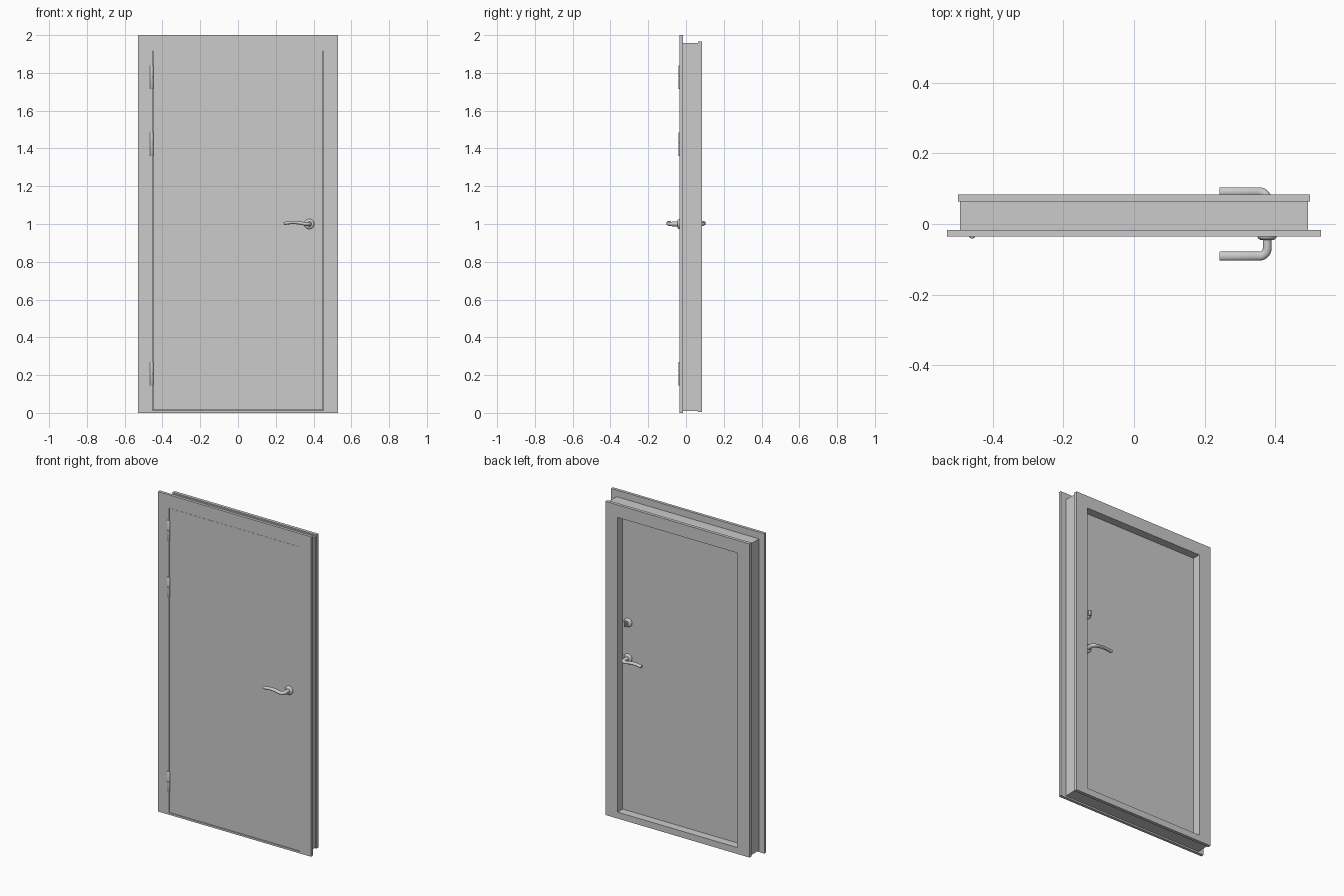
import bpy, bmesh, math
from mathutils import Vector

if "Cube" in bpy.data.objects:
    bpy.data.objects.remove(bpy.data.objects["Cube"])


def finish(name, bm, smooth=False):
    bmesh.ops.recalc_face_normals(bm, faces=bm.faces[:])
    me = bpy.data.meshes.new(name)
    bm.to_mesh(me)
    bm.free()
    ob = bpy.data.objects.new(name, me)
    bpy.context.collection.objects.link(ob)
    if smooth:
        bpy.ops.object.select_all(action='DESELECT')
        bpy.context.view_layer.objects.active = ob
        ob.select_set(True)
        bpy.ops.object.shade_smooth_by_angle(angle=math.radians(35))
    return ob


def skin(bm, loops, closed=False):
    """Join successive vertex loops; cap the ends unless closed."""
    rings = [[bm.verts.new(p) for p in loop] for loop in loops]
    n = len(rings[0])
    for i in range(len(rings) - (0 if closed else 1)):
        a, b = rings[i], rings[(i + 1) % len(rings)]
        for j in range(n):
            k = (j + 1) % n
            bm.faces.new((a[j], a[k], b[k], b[j]))
    if not closed:
        bm.faces.new(rings[0])
        bm.faces.new(rings[-1])


def rect(y, hx, z0, z1):
    return [(-hx, y, z0), (hx, y, z0), (hx, y, z1), (-hx, y, z1)]


def turned(name, centre, axis, profile, sides=32):
    """Solid of revolution about y or z; profile is (radius, offset) pairs."""
    bm = bmesh.new()
    loops = []
    for r, h in profile:
        ring = []
        for i in range(sides):
            a = 2 * math.pi * i / sides
            c, s = r * math.cos(a), r * math.sin(a)
            ring.append(Vector(centre) + Vector((c, h, s) if axis == 'y' else (c, s, h)))
        loops.append(ring)
    skin(bm, loops)
    return finish(name, bm, True)


# Frame: stepped section swept round the doorway
bm = bmesh.new()
section = [(-.035, .53, 0, 2), (-.017, .53, 0, 2),
           (-.017, .493, .01, 1.958), (.064, .493, .01, 1.958),
           (.064, .498, .005, 1.966), (.084, .498, .005, 1.966),
           (.084, .415, .045, 1.887), (.033, .415, .045, 1.887),
           (.033, .452, .012, 1.917), (-.035, .452, .012, 1.917)]
skin(bm, [rect(*s) for s in section], closed=True)
finish("door_frame", bm)

# Leaf: slightly recessed slab
bm = bmesh.new()
skin(bm, [rect(-.0325, .45, .014, 1.915), rect(.0325, .45, .014, 1.915)])
finish("door_leaf", bm)

# Hinges: two knuckles each
for i, z in enumerate((.2075, 1.4225, 1.7775)):
    for half, s in (("lower", -1), ("upper", 1)):
        turned(f"hinge_{i + 1}_{half}", (-.458, -.031, z), 'z',
               [(.009, s * .001), (.01, s * .002), (.01, s * .061), (.009, s * .0625)], 20)

HX = .377
ROSE = [(.027, 0), (.027, .005), (.025, .009), (.019, .013)]


def rose(name, z, s):
    turned(name, (HX, s * .032, z), 'y', [(r, s * h) for r, h in ROSE])


def lever(name, s):
    """Round neck that bends into a flattened, gently arched grip."""
    path = [(HX, .035, 1, .0125), (HX, .069, 1, .0125)]
    R = .022
    for i in range(1, 9):
        a = math.pi / 2 * i / 8
        path.append((HX - R + R * math.cos(a), .069 + R * math.sin(a), 1, .0125 - .0035 * i / 8))
    x0 = HX - R
    for i in range(1, 13):
        t = i / 12
        path.append((x0 + (.243 - x0) * t, .091, 1 + .008 * math.sin(math.pi * .92 * t), .009 - .001 * t))
    pts = [Vector((x, s * y, z)) for x, y, z, _ in path]
    loops = []
    for i, p in enumerate(pts):
        tan = (pts[min(i + 1, len(pts) - 1)] - pts[max(i - 1, 0)]).normalized()
        side = tan.cross(Vector((0, 0, 1))).normalized()
        up = side.cross(tan)
        loops.append([p + side * .0125 * math.cos(2 * math.pi * k / 20)
                      + up * path[i][3] * math.sin(2 * math.pi * k / 20) for k in range(20)])
    bm = bmesh.new()
    skin(bm, loops)
    finish(name, bm, True)


# Handles on both faces
for side, s in (("front", -1), ("back", 1)):
    rose(f"{side}_handle_rose", 1, s)
    lever(f"{side}_handle_lever", s)

# Thumb turn above the back handle
rose("thumb_turn_rose", 1.222, 1)
turned("thumb_turn_stem", (HX, .04, 1.222), 'y', [(.009, 0), (.009, .012)], 20)
bm = bmesh.new()
bmesh.ops.create_cube(bm, size=1)
bmesh.ops.scale(bm, vec=(.009, .02, .032), verts=bm.verts)
bmesh.ops.translate(bm, vec=(HX, .06, 1.222), verts=bm.verts)
bmesh.ops.bevel(bm, geom=bm.edges[:], offset=.003, segments=3, affect='EDGES', profile=.5)
finish("thumb_turn_grip", bm, True)
